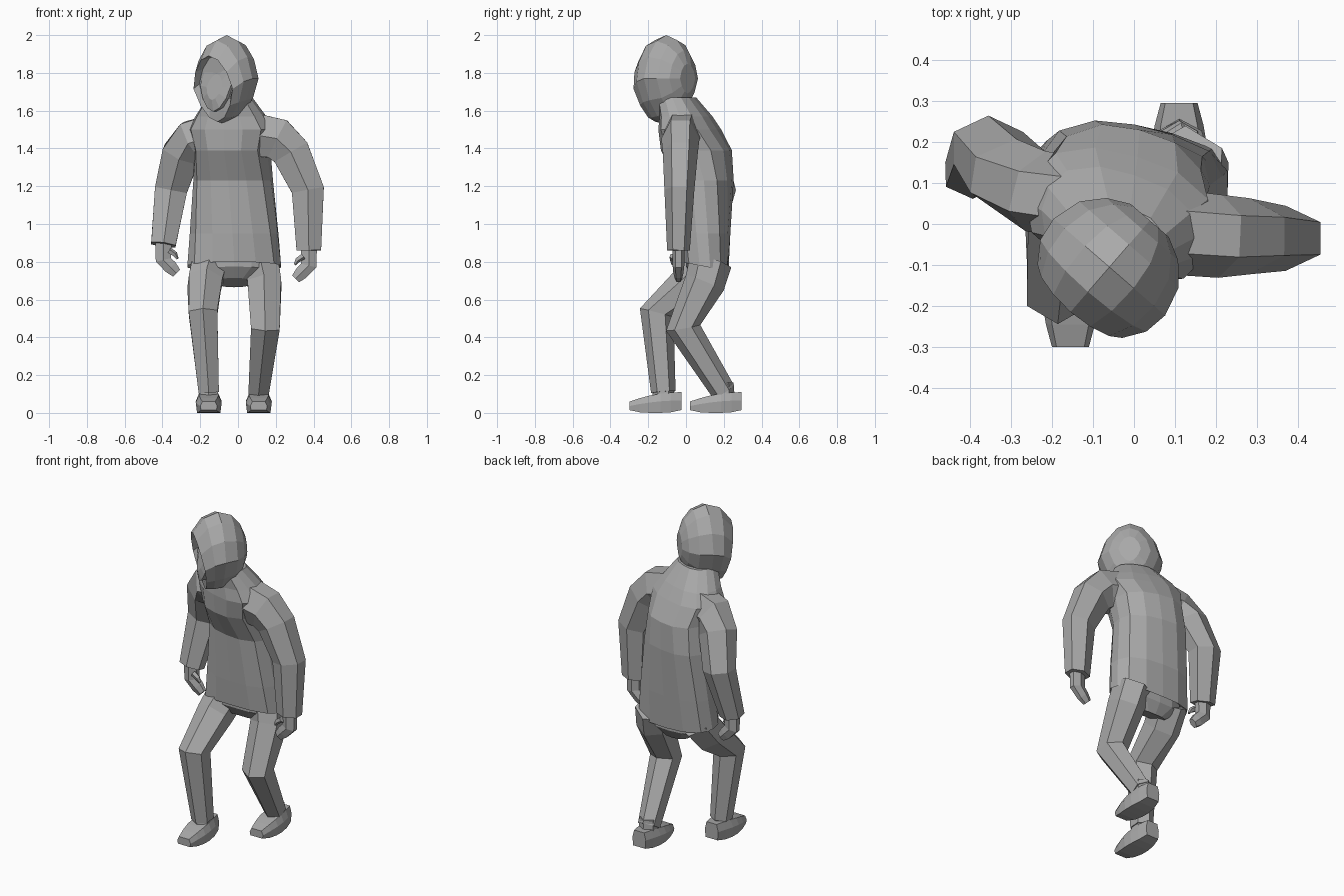
import bpy, bmesh
from math import cos, sin, pi, radians
from mathutils import Vector, Matrix

if "Cube" in bpy.data.objects:
    bpy.data.objects.remove(bpy.data.objects["Cube"])

shade = (0.4, 0.4, 0.4, 1)
grey = bpy.data.materials.new("mid grey")
grey.use_nodes = True
grey.diffuse_color = shade
grey.node_tree.nodes["Principled BSDF"].inputs["Base Color"].default_value = shade


def loft(name, rings):
    """Skin a list of equal-length point rings and cap both ends."""
    bm = bmesh.new()
    rows = [[bm.verts.new(point) for point in ring] for ring in rings]
    count = len(rows[0])
    for lower, upper in zip(rows, rows[1:]):
        for i in range(count):
            j = (i + 1) % count
            bm.faces.new((lower[i], lower[j], upper[j], upper[i]))
    bm.faces.new(rows[0][::-1])
    bm.faces.new(rows[-1])
    bmesh.ops.recalc_face_normals(bm, faces=bm.faces)
    mesh = bpy.data.meshes.new(name)
    bm.to_mesh(mesh)
    bm.free()
    mesh.materials.append(grey)
    bpy.context.collection.objects.link(bpy.data.objects.new(name, mesh))


def angles(count, offset=0.0):
    return [2 * pi * (i + offset) / count for i in range(count)]


def body_ring(z, y, half_width, half_depth):
    """Boxy oval that turns to the right with height; the hem dips at the back."""
    rise = max(z - 0.8, 0)
    turn = Matrix.Rotation(radians(-24 * rise), 3, 'Z')
    dip = 0.025 if z < 0.9 else 0
    ring = []
    for a in angles(14, 0.5):
        c, s = cos(a), sin(a)
        boxy = (abs(c) ** 2.6 + abs(s) ** 2.6) ** (-1 / 2.6)
        flat = Vector((half_width * c * boxy, half_depth * s * boxy, 0))
        ring.append(turn @ flat + Vector((-0.02 - 0.03 * rise ** 2, y, z - dip * s)))
    return ring


def limb(name, joints, start, end, depth_ratio=1.0, sides=6):
    """Tube along the joints, tapering mostly toward the end."""
    points = [Vector(joint) for joint in joints]
    last = len(points) - 1
    rings = []
    for i, point in enumerate(points):
        along = (points[min(i + 1, last)] - points[max(i - 1, 0)]).normalized()
        wide = Vector((0, 1, 0)).cross(along).normalized()
        deep = along.cross(wide) * depth_ratio
        radius = start + (end - start) * (i / last) ** 2
        rings.append([point + (wide * cos(a) + deep * sin(a)) * radius
                      for a in angles(sides, 0.5)])
    loft(name, rings)


# Hooded top, from hem to collar
loft("hooded_top", [
    body_ring(0.8, 0.1, 0.22, 0.1),
    body_ring(0.775, 0.1, 0.25, 0.125),
    body_ring(0.95, 0.1, 0.235, 0.135),
    body_ring(1.23, 0.1, 0.21, 0.145),
    body_ring(1.39, 0.055, 0.2, 0.18),
    body_ring(1.5, 0.02, 0.23, 0.15),
    body_ring(1.57, 0, 0.19, 0.125),
    body_ring(1.67, -0.05, 0.12, 0.095),
])

# Hood, built of upright egg-shaped rings along the facing direction
facing = Vector((-0.65, -0.75, 0)).normalized()
across = facing.cross(Vector((0, 0, 1)))


def hood_ring(forward, size, lean=0.0):
    """Egg-shaped ring that narrows toward the chin and sinks toward the brim."""
    centre = Vector((-0.06, -0.105, 1.77 - 4.5 * max(forward, 0) ** 2)) + facing * forward
    ring = []
    for a in angles(12):
        s = sin(a)
        narrowing = 1 - 0.15 * s if s > 0 else 1 + 0.25 * s
        ring.append(centre + across * (0.18 * size * cos(a) * narrowing)
                    + Vector((0, 0, 0.23 * size * s)) + facing * (lean * s))
    return ring


dome = [hood_ring(-0.16 * cos(a), sin(a)) for a in (0.35, 0.7, 1.1, pi / 2)]
loft("hood", dome + [hood_ring(0.06, 0.95, 0.02), hood_ring(0.11, 0.76, 0.035),
                     hood_ring(0.08, 0.68)])

# Face set inside the hood, sloping back toward the forehead
loft("face", [hood_ring(0.05, 0.7), hood_ring(0.09, 0.6, -0.02), hood_ring(0.1, 0.3, -0.02)])

# Sleeves: shoulder, upper arm, elbow, cuff
wrists = {"left": Vector((0.375, -0.04, 0.86)), "right": Vector((-0.395, 0.12, 0.89))}
limb("left_sleeve", [(0.1, -0.02, 1.47), (0.21, -0.03, 1.45), (0.28, -0.03, 1.38),
                     (0.37, -0.035, 1.18), wrists["left"]], 0.13, 0.075, 0.8)
limb("right_sleeve", [(-0.12, 0.06, 1.47), (-0.24, 0.08, 1.44), (-0.3, 0.12, 1.37),
                      (-0.355, 0.185, 1.18), wrists["right"]], 0.13, 0.075, 0.8)

# Hands: a tapered mitt and a thumb, both curling toward the body
for side, wrist in wrists.items():
    inward = Vector((-1 if side == "left" else 1, 0, 0))
    down, front = Vector((0, 0, -1)), Vector((0, -1, 0))
    knuckle = wrist + down * 0.08
    limb(side + "_hand", [wrist - down * 0.04, knuckle,
                          knuckle + (inward + down) * 0.04,
                          knuckle + (inward + down) * 0.07], 0.05, 0.03, 0.65)
    base = wrist + (inward + front + down) * 0.03
    limb(side + "_thumb", [base, base + inward * 0.03 + down * 0.02,
                           base + (inward + down) * 0.045], 0.018, 0.007, sides=5)

# Trousers: seat, then hip, thigh, knee and ankle of each leg
loft("trouser_seat", [
    body_ring(0.69, 0.1, 0.1, 0.06),
    body_ring(0.75, 0.1, 0.2, 0.1),
    body_ring(0.85, 0.1, 0.2, 0.1),
])
ankles = {"left": Vector((0.11, 0.2, 0.11)), "right": Vector((-0.155, -0.12, 0.11))}
limb("left_trouser_leg", [(0.12, 0.13, 0.8), (0.14, 0.1, 0.69), (0.145, -0.015, 0.45),
                          ankles["left"]], 0.108, 0.062, 1.05)
limb("right_trouser_leg", [(-0.15, 0.12, 0.8), (-0.175, 0.03, 0.69), (-0.185, -0.155, 0.53),
                           ankles["right"]], 0.108, 0.062, 1.05)

# Shoes: flat soles, high at the ankle and blunt at the toe
for side, ankle in ankles.items():
    rings = []
    for step in range(6):
        reach = step / 5
        half = 0.045 + 0.025 * sin(pi * reach)
        top = 0.11 - 0.05 * reach ** 2
        sole = 0.015 * abs(2 * reach - 1) ** 3
        centre = Vector((ankle.x, ankle.y + 0.095 - 0.275 * reach, 0))
        profile = [(-0.9, sole), (0.9, sole), (1, 0.6 * top),
                   (0.75, top), (-0.75, top), (-1, 0.6 * top)]
        rings.append([centre + Vector((half * x, 0, z)) for x, z in profile])
    loft(side + "_shoe", rings)
    limb(side + "_ankle", [ankle - Vector((0, 0, 0.06)), ankle + Vector((0, 0, 0.05))],
         0.06, 0.052)
